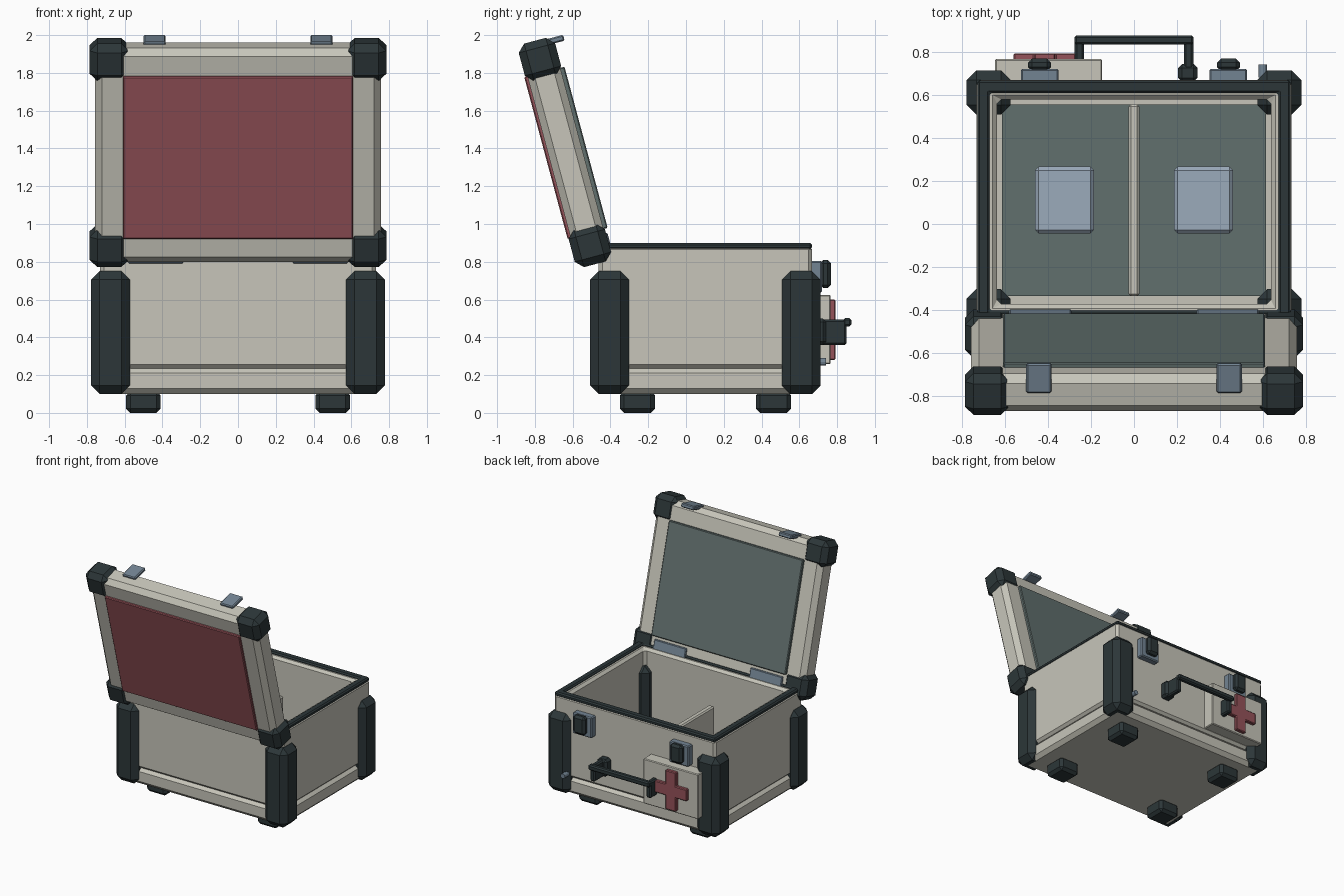
import bpy, bmesh
from math import radians
from mathutils import Matrix

if "Cube" in bpy.data.objects:
    bpy.data.objects.remove(bpy.data.objects["Cube"])

TILT = Matrix.Rotation(radians(15), 4, 'X')   # opened lid leans to the front
CY = 0.103                                    # centre of the body in y


def material(name, rgb):
    m = bpy.data.materials.new(name)
    m.diffuse_color = (*rgb, 1)
    m.use_nodes = True
    m.node_tree.nodes["Principled BSDF"].inputs["Base Color"].default_value = m.diffuse_color
    return m


CREAM = material("cream_shell", (0.57, 0.56, 0.49))
DARK = material("dark_rubber", (0.025, 0.037, 0.04))
RED = material("red_panel", (0.30, 0.085, 0.10))
GREEN = material("grey_green_liner", (0.12, 0.16, 0.155))
STEEL = material("blue_steel", (0.17, 0.23, 0.29))
PAD = material("pale_blue_pad", (0.33, 0.41, 0.50))


def finish(name, bm, mat, bevel=0.0, matrix=Matrix()):
    bmesh.ops.recalc_face_normals(bm, faces=bm.faces)
    me = bpy.data.meshes.new(name)
    bm.to_mesh(me)
    bm.free()
    me.materials.append(mat)
    ob = bpy.data.objects.new(name, me)
    bpy.context.collection.objects.link(ob)
    ob.matrix_world = matrix
    if bevel:
        mod = ob.modifiers.new("chamfer", 'BEVEL')
        mod.width = bevel
        mod.segments = 1
    return ob


def box(name, x, y, z, mat, bevel=0.0, tilt=False):
    """Chamfered box from (min, max) ranges; tilted parts use lid space."""
    bm = bmesh.new()
    size = [r[1] - r[0] for r in (x, y, z)]
    mid = [(r[1] + r[0]) / 2 for r in (x, y, z)]
    bmesh.ops.create_cube(bm, size=1, matrix=Matrix.Diagonal((*size, 1)))
    m = Matrix.Translation(mid)
    return finish(name, bm, mat, bevel, TILT @ m if tilt else m)


def pair(name, x, y, z, mat, bevel=0.0, tilt=False):
    """The same box on the right and mirrored on the left."""
    box(name + "_right", x, y, z, mat, bevel, tilt)
    box(name + "_left", (-x[1], -x[0]), y, z, mat, bevel, tilt)


def frame(name, outer, inner, z, mat, bevel):
    """Rectangular tube given half sizes (x, y)."""
    bm = bmesh.new()
    signs = ((-1, -1), (1, -1), (1, 1), (-1, 1))
    o, i = [[[bm.verts.new((sx * h[0], sy * h[1], zz)) for sx, sy in signs]
             for zz in z] for h in (outer, inner)]
    for k in range(4):
        n = (k + 1) % 4
        for a, b in ((o[0], o[1]), (o[1], i[1]), (i[1], i[0]), (i[0], o[0])):
            bm.faces.new((a[k], a[n], b[n], b[k]))
    return finish(name, bm, mat, bevel, Matrix.Translation((0, CY, 0)))


# Body: base tray, walls, rubber rim
box("base_tray", (-0.73, 0.73), (CY - 0.565, CY + 0.565), (0.10, 0.24), CREAM, 0.03)
frame("body_walls", (0.73, 0.565), (0.635, 0.475), (0.235, 0.885), CREAM, 0.02)
frame("rim_seal", (0.727, 0.563), (0.67, 0.505), (0.865, 0.90), DARK, 0.01)

# Corner posts and feet
for tag, s in (("front", -1), ("back", 1)):
    yr = sorted((CY + s * 0.405, CY + s * 0.61))
    pair(tag + "_corner_post", (0.572, 0.777), yr, (0.10, 0.75), DARK, 0.045)
    yf = sorted((CY + s * 0.268, CY + s * 0.453))
    pair(tag + "_foot", (0.41, 0.592), yf, (0.0, 0.115), DARK, 0.022)

# Interior: liner, divider, pads
box("floor_liner", (-0.612, 0.612), (-0.335, 0.555), (0.22, 0.26), GREEN)
box("divider", (-0.025, 0.025), (-0.335, 0.555), (0.25, 0.60), CREAM, 0.01)
pair("storage_pad", (0.185, 0.46), (-0.045, 0.267), (0.25, 0.38), PAD, 0.018)

# Lid in its own space: y = minus thickness direction, z = along the lid
box("lid_shell", (-0.757, 0.757), (-0.35, -0.17), (0.91, 2.085), CREAM, 0.037, True)
box("lid_outer_panel", (-0.61, 0.61), (-0.367, -0.33), (1.05, 1.94), RED, 0.006, True)
box("lid_inner_panel", (-0.607, 0.607), (-0.19, -0.147), (1.053, 1.937), GREEN, 0.006, True)
for tag, zr in (("lower", (0.885, 1.09)), ("upper", (1.905, 2.11))):
    pair(tag + "_lid_corner", (0.578, 0.785), (-0.362, -0.163), zr, DARK, 0.04, True)
pair("lid_catch", (0.383, 0.5), (-0.25, -0.11), (2.07, 2.102), STEEL, 0.007, True)

# Hinges
pair("hinge_lid_leaf", (0.29, 0.58), (-0.19, -0.155), (0.925, 1.03), STEEL, 0.006, True)
pair("hinge_body_leaf", (0.29, 0.58), (-0.49, -0.455), (0.79, 0.875), STEEL, 0.006)

# Latches
pair("latch_plate", (0.35, 0.525), (0.66, 0.72), (0.635, 0.805), STEEL, 0.008)
pair("latch_lever", (0.385, 0.492), (0.71, 0.767), (0.66, 0.81), DARK, 0.018)

# Carry handle
pair("handle_bracket", (0.205, 0.295), (0.66, 0.742), (0.36, 0.50), DARK, 0.018)
pair("handle_arm", (0.232, 0.275), (0.70, 0.85), (0.36, 0.495), DARK, 0.01)
box("handle_bar", (-0.277, 0.277), (0.832, 0.875), (0.458, 0.502), DARK, 0.01)

# First-aid plate with a cross extruded from one outline
box("sign_plate", (-0.645, -0.148), (0.66, 0.765), (0.258, 0.625), CREAM, 0.006)
bm = bmesh.new()
a, w, h = 0.048, 0.145, 0.16
quarter = [(a, h), (a, a), (w, a)]
outline = (quarter + [(x, -z) for x, z in reversed(quarter)]
           + [(-x, -z) for x, z in quarter] + [(-x, z) for x, z in reversed(quarter)])
face = bm.faces.new([bm.verts.new((x, 0, z)) for x, z in outline])
ext = bmesh.ops.extrude_face_region(bm, geom=[face])
bmesh.ops.translate(bm, vec=(0, 0.034, 0),
                    verts=[g for g in ext["geom"] if isinstance(g, bmesh.types.BMVert)])
finish("red_cross", bm, RED, 0.006, Matrix.Translation((-0.414, 0.758, 0.44)))

# Pressure valve
bm = bmesh.new()
bmesh.ops.create_cone(bm, cap_ends=True, segments=12, radius1=0.02, radius2=0.02, depth=0.06)
finish("pressure_valve", bm, STEEL, 0,
       Matrix.Translation((0.598, 0.71, 0.27)) @ Matrix.Rotation(radians(90), 4, 'X'))
